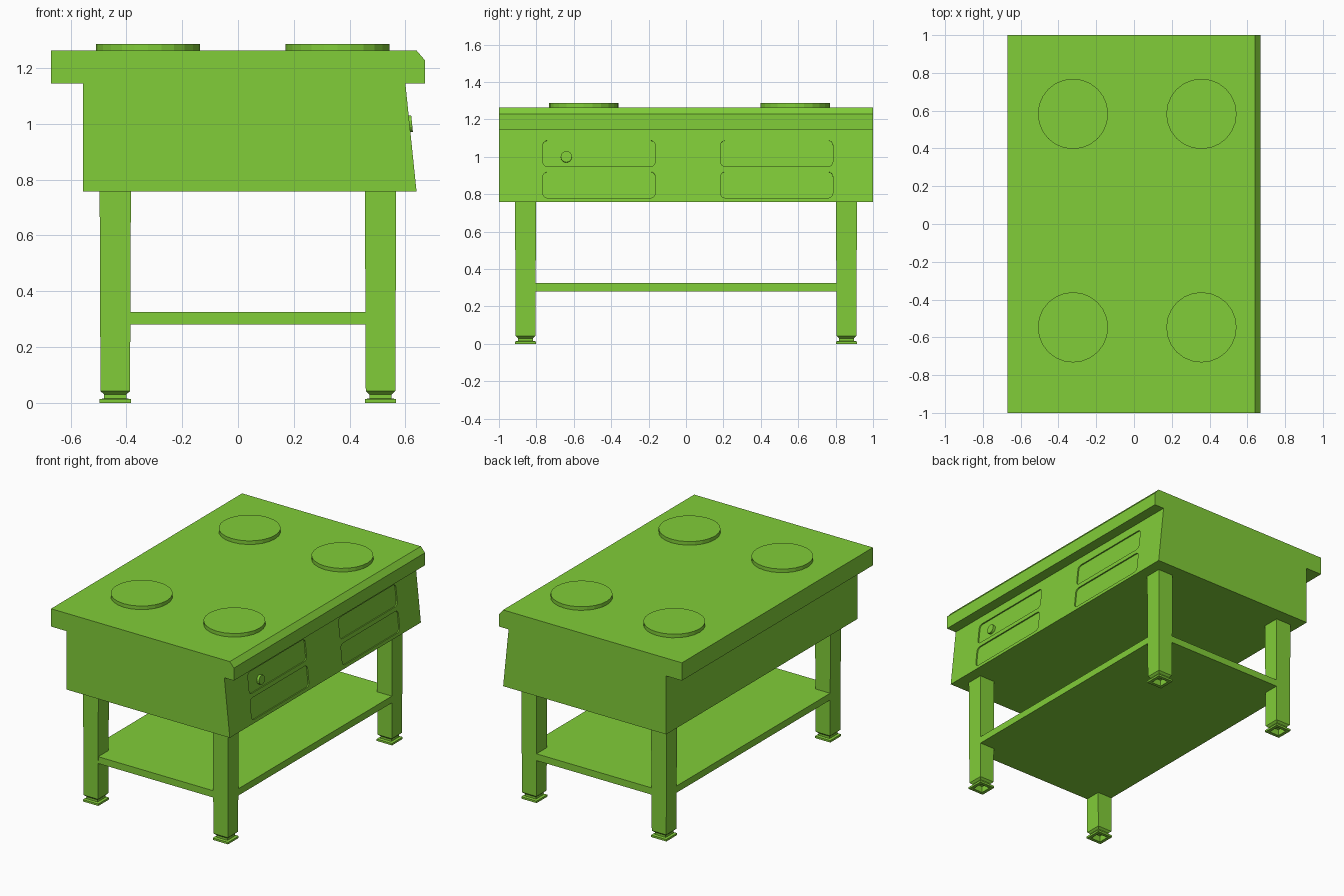
import bpy, bmesh
from math import cos, sin, pi, atan2
from mathutils import Matrix, Vector

if "Cube" in bpy.data.objects:
    bpy.data.objects.remove(bpy.data.objects["Cube"])

# One green for the whole model
green = bpy.data.materials.new("leaf green")
green.use_nodes = True
green.diffuse_color = (0.22, 0.61, 0.04, 1)
green.node_tree.nodes["Principled BSDF"].inputs["Base Color"].default_value = green.diffuse_color


def finish(bm, name):
    bmesh.ops.recalc_face_normals(bm, faces=bm.faces)
    mesh = bpy.data.meshes.new(name)
    bm.to_mesh(mesh)
    bm.free()
    mesh.materials.append(green)
    obj = bpy.data.objects.new(name, mesh)
    bpy.context.collection.objects.link(obj)
    return obj


def extrude(bm, points, offset):
    face = bm.faces.new([bm.verts.new(p) for p in points])
    out = bmesh.ops.extrude_face_region(bm, geom=[face])
    moved = [g for g in out["geom"] if isinstance(g, bmesh.types.BMVert)]
    bmesh.ops.translate(bm, verts=moved, vec=offset)


def cylinder(name, radius, depth, matrix, sides):
    bm = bmesh.new()
    bmesh.ops.create_cone(bm, cap_ends=True, segments=sides, radius1=radius,
                          radius2=radius, depth=depth, matrix=matrix)
    return finish(bm, name)


# Cabinet with overhanging worktop and sloping control panel
profile = [(-0.67, 1.145), (-0.67, 1.263), (0.64, 1.263), (0.67, 1.228), (0.67, 1.145),
           (0.6, 1.145), (0.64, 0.758), (-0.555, 0.758), (-0.555, 1.145)]
bm = bmesh.new()
extrude(bm, [(x, -1, z) for x, z in profile], (0, 2, 0))
cabinet = finish(bm, "cabinet")

# Frame of the sloping panel
slope = Vector((-0.04, 0, 0.387)).normalized()
normal = Vector((slope.z, 0, -slope.x))
tilt = atan2(normal.z, normal.x)


def panel_point(y, z):
    return Vector((0.6 + 0.04 * (1.145 - z) / 0.387, y, z))


# Four shallow rounded recesses in the panel
bm = bmesh.new()
radius, half_w, half_h = 0.025, 0.3, 0.07
for cy in (-0.465, 0.485):
    for cz in (1.018, 0.85):
        points = []
        for quarter, (sy, sz) in enumerate([(1, 1), (-1, 1), (-1, -1), (1, -1)]):
            for step in range(5):
                a = (quarter + step / 4) * pi / 2
                u = sy * (half_w - radius) + radius * cos(a)
                v = sz * (half_h - radius) + radius * sin(a)
                points.append(panel_point(cy, cz) + Vector((0, u, 0)) + slope * v - normal * 0.008)
        extrude(bm, points, normal * 0.03)
cutter = finish(bm, "recess_cutter")
cutter.hide_render = True
mod = cabinet.modifiers.new("recesses", "BOOLEAN")
mod.operation = "DIFFERENCE"
mod.solver = "EXACT"
mod.object = cutter
bpy.context.view_layer.objects.active = cabinet
bpy.ops.object.modifier_apply(modifier=mod.name)
bpy.data.objects.remove(cutter)

# Control knob
knob_matrix = Matrix.Translation(panel_point(-0.64, 1.0)) @ Matrix.Rotation(pi / 2 - tilt, 4, "Y")
cylinder("knob", 0.03, 0.018, knob_matrix, 16)

# Hotplates
for x in (-0.323, 0.357):
    for y in (-0.547, 0.583):
        cylinder("hotplate", 0.186, 0.026, Matrix.Translation((x, y, 1.274)), 24)

# Square legs with stepped hollow feet
rings = [(0.035, 0.04), (0.035, 0), (0.056, 0), (0.056, 0.013), (0.04, 0.016),
         (0.04, 0.03), (0.053, 0.042), (0.056, 0.76)]
leg_x, leg_y = (-0.44, 0.511), (-0.858, 0.858)
for x in leg_x:
    for y in leg_y:
        bm = bmesh.new()
        loops = [[bm.verts.new((x + sx * h, y + sy * h, z))
                  for sx, sy in ((-1, -1), (1, -1), (1, 1), (-1, 1))] for h, z in rings]
        for low, high in zip(loops, loops[1:]):
            for i in range(4):
                j = (i + 1) % 4
                bm.faces.new((low[i], low[j], high[j], high[i]))
        bm.faces.new(loops[0])
        bm.faces.new(loops[-1])
        finish(bm, "leg")

# Lower shelf, flush with the outer faces of the legs
edge = 0.0535
x0, x1 = leg_x[0] - edge, leg_x[1] + edge
y0, y1 = leg_y[0] - edge, leg_y[1] + edge
bm = bmesh.new()
extrude(bm, [(x0, y0, 0.28), (x1, y0, 0.28), (x1, y1, 0.28), (x0, y1, 0.28)], (0, 0, 0.045))
finish(bm, "shelf")
